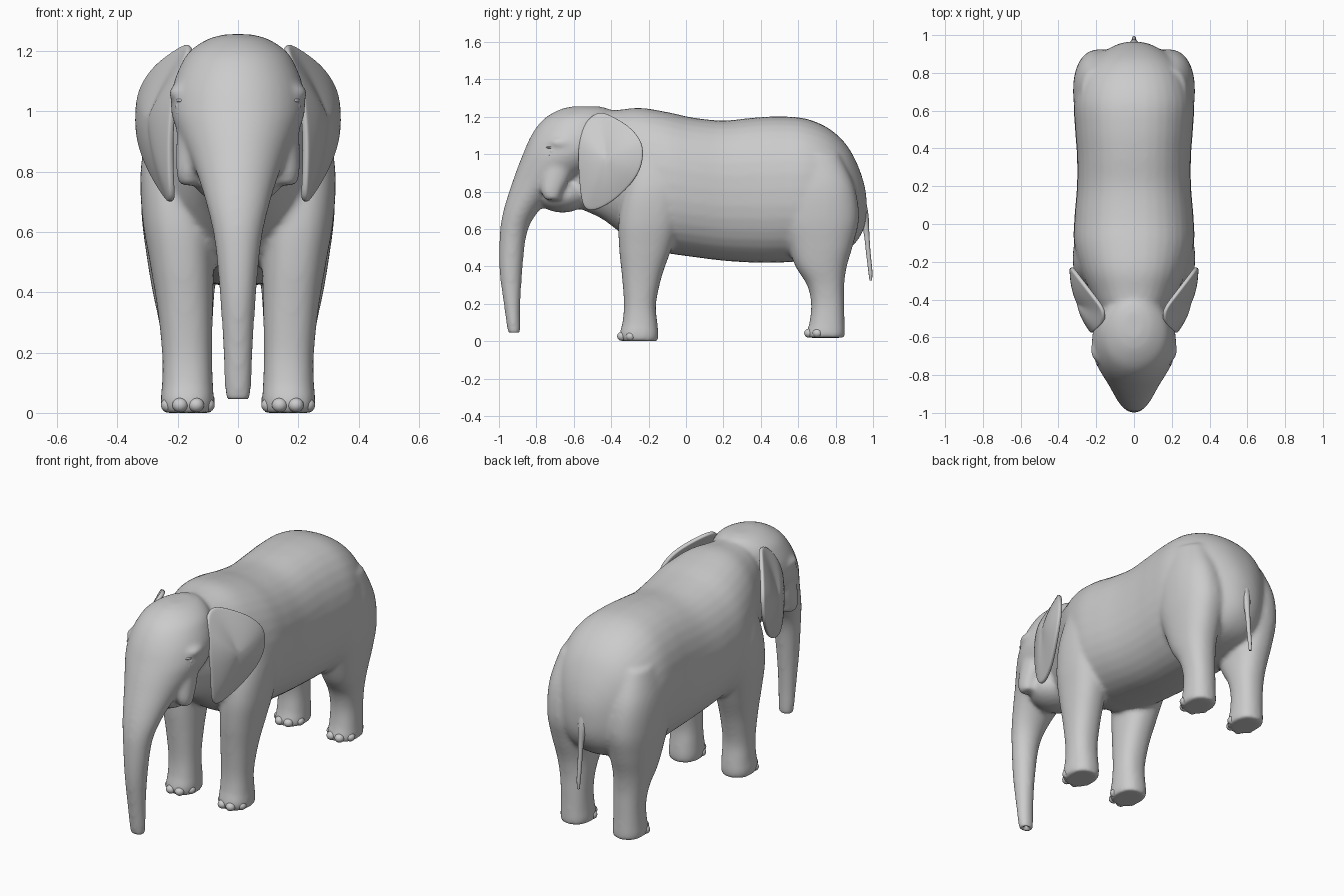
import bpy, bmesh, math
from mathutils import Vector, Matrix

if "Cube" in bpy.data.objects:
    bpy.data.objects.remove(bpy.data.objects["Cube"])


def spline(keys, steps=5):
    """Catmull-Rom interpolation through section keys."""
    out = []
    for i in range(len(keys) - 1):
        p0, p1, p2, p3 = (keys[min(max(i + k, 0), len(keys) - 1)] for k in (-1, 0, 1, 2))
        for s in range(steps):
            t = s / steps
            out.append([0.5 * (2 * b + (c - a) * t + (2 * a - 5 * b + 4 * c - d) * t * t
                               + (3 * b - a - 3 * c + d) * t ** 3)
                        for a, b, c, d in zip(p0, p1, p2, p3)])
    return out + [list(keys[-1])]


def loft(bm, keys, axis, side=1, power=2.0, n=36):
    """Skin superellipse sections; key = (position, low, high, x_in, x_out)."""
    rings = []
    for pos, lo, hi, xi, xo in spline(keys):
        ring = []
        for k in range(n):
            a = 2 * math.pi * k / n
            c, s = math.cos(a), math.sin(a)
            c = math.copysign(abs(c) ** (2 / power), c)
            s = math.copysign(abs(s) ** (2 / power), s)
            x = side * ((xi + xo) / 2 + (xo - xi) / 2 * c)
            v = (lo + hi) / 2 + (hi - lo) / 2 * s
            ring.append(bm.verts.new((x, pos, v) if axis == 'y' else (x, v, pos)))
        rings.append(ring)
    for r, q in zip(rings, rings[1:]):
        for k in range(n):
            bm.faces.new((r[k], r[(k + 1) % n], q[(k + 1) % n], q[k]))
    bm.faces.new(rings[0])
    bm.faces.new(rings[-1])


def ball(bm, center, radii):
    m = Matrix.Translation(center) @ Matrix.Diagonal((*radii, 1))
    bmesh.ops.create_uvsphere(bm, u_segments=20, v_segments=12, radius=1, matrix=m)


def finish(bm, name):
    bmesh.ops.recalc_face_normals(bm, faces=bm.faces)
    for f in bm.faces:
        f.smooth = True
    me = bpy.data.meshes.new(name)
    bm.to_mesh(me)
    bm.free()
    ob = bpy.data.objects.new(name, me)
    bpy.context.collection.objects.link(ob)
    return ob


# torso and neck: (y, z_bottom, z_top, -half_width, half_width)
torso = [(-.60, .72, 1.13, .11), (-.46, .66, 1.22, .18), (-.35, .58, 1.238, .235),
         (-.24, .50, 1.247, .285), (-.10, .47, 1.225, .318), (.04, .45, 1.195, .315),
         (.20, .43, 1.18, .302), (.36, .42, 1.195, .302), (.50, .42, 1.202, .312),
         (.64, .43, 1.19, .318), (.76, .45, 1.14, .29), (.85, .48, 1.06, .235),
         (.91, .53, .96, .165), (.95, .60, .85, .09), (.965, .67, .77, .03)]
# head and trunk: (z, y_front, y_back, -half_width, half_width), starting in the nostril
head = [(.10, -.93, -.91, .012), (.06, -.935, -.903, .018), (.043, -.943, -.896, .028),
        (.05, -.953, -.886, .042), (.20, -.975, -.885, .049), (.385, -.998, -.874, .06),
        (.57, -.996, -.852, .078), (.68, -.98, -.80, .102), (.78, -.952, -.70, .132),
        (.86, -.925, -.58, .165), (.93, -.90, -.46, .20), (1.0, -.872, -.40, .222),
        (1.08, -.838, -.37, .217), (1.15, -.795, -.37, .192), (1.20, -.745, -.38, .16),
        (1.24, -.67, -.41, .10), (1.256, -.60, -.47, .04)]
# legs: (z, y_front, y_back, x_inner, x_outer)
front_leg = [(0, -.345, -.15, .085, .252), (.04, -.355, -.147, .08, .257),
             (.10, -.34, -.153, .083, .252), (.20, -.332, -.16, .086, .252),
             (.35, -.343, -.128, .083, .268), (.50, -.358, -.075, .08, .293),
             (.65, -.36, -.03, .08, .318), (.82, -.33, -.02, .10, .322), (1.0, -.27, -.07, .15, .285)]
hind_leg = [(.018, .645, .848, .085, .25), (.05, .645, .85, .082, .253), (.10, .66, .848, .086, .25),
            (.20, .669, .846, .088, .25), (.30, .647, .846, .084, .262), (.40, .585, .86, .078, .283),
            (.52, .54, .895, .065, .303), (.66, .49, .925, .045, .32), (.83, .49, .90, .06, .318),
            (1.0, .50, .82, .10, .28)]
# cheek bulge beside the trunk
cheek = [(.755, -.755, -.675, .13, .195), (.80, -.775, -.66, .115, .205),
         (.88, -.775, -.62, .09, .205), (1.0, -.75, -.60, .08, .20)]

bm = bmesh.new()
loft(bm, [(y, lo, hi, -w, w) for y, lo, hi, w in torso], 'y', power=2.3)
loft(bm, [(z, f, b, -w, w) for z, f, b, w in head], 'z')
ball(bm, (0, -.66, .785), (.155, .145, .098))        # lower jaw
for s in (1, -1):
    loft(bm, front_leg, 'z', s, 2.3)
    loft(bm, hind_leg, 'z', s, 2.3)
    loft(bm, cheek, 'z', s)
    ball(bm, (s * .172, -.665, 1.06), (.06, .075, .035))   # brow
body = finish(bm, "body")
rm = body.modifiers.new("fuse", 'REMESH')
rm.mode = 'VOXEL'
rm.voxel_size = .011
rm.use_smooth_shade = True
sm = body.modifiers.new("blend", 'SMOOTH')
sm.factor = .5
sm.iterations = 14

# ears: rim points (x, y, z) shrunk in rings toward a centre
rim = [(.15, -.46, 1.232), (.205, -.39, 1.20), (.27, -.305, 1.152), (.316, -.245, 1.085),
       (.33, -.224, 1.02), (.33, -.238, .92), (.305, -.295, .835), (.26, -.385, .75),
       (.225, -.475, .70), (.215, -.543, .695), (.22, -.562, .78), (.222, -.57, .90),
       (.215, -.575, 1.0), (.20, -.565, 1.1), (.16, -.53, 1.185)]
mid = Vector((.292, -.42, .97))
bm = bmesh.new()
rings = [[bm.verts.new(mid.lerp(Vector(p), t) + Vector((.012 * math.sin(math.pi * t), 0, 0)))
          for p in rim] for t in (1, .93, .65, .33)]
for r, q in zip(rings, rings[1:]):
    for k in range(len(rim)):
        j = (k + 1) % len(rim)
        bm.faces.new((r[k], r[j], q[j], q[k]))
tip = bm.verts.new(mid)
for k in range(len(rim)):
    bm.faces.new((rings[-1][k], rings[-1][(k + 1) % len(rim)], tip))
ears = finish(bm, "ears")
so = ears.modifiers.new("thickness", 'SOLIDIFY')
so.thickness = .024
so.offset = 0
ears.modifiers.new("round", 'SUBSURF').levels = 2
ears.modifiers["round"].render_levels = 2
mi = ears.modifiers.new("mirror", 'MIRROR')
mi.use_mirror_merge = False

# toes around the front of each foot
bm = bmesh.new()
for s in (1, -1):
    for yc, ry, z in ((-.25, .098, .026), (.748, .096, .043)):
        for deg in (-68, -25, 20, 62):
            a = math.radians(deg)
            ball(bm, (s * (.168 + .07 * math.sin(a)), yc - ry * math.cos(a), z),
                 (.026, .026, .024))
finish(bm, "toes")

# eyes with lids
bm = bmesh.new()
for s in (1, -1):
    ball(bm, (s * .188, -.712, 1.015), (.02, .022, .022))
    for z in (1.036, .994):
        ball(bm, (s * .186, -.712, z), (.02, .036, .009))
finish(bm, "eyes")

# tail
cu = bpy.data.curves.new("tail", 'CURVE')
cu.dimensions = '3D'
cu.bevel_depth = 1
cu.bevel_resolution = 4
cu.use_fill_caps = True
sp = cu.splines.new('POLY')
path = spline([(.93, .76, .03), (.952, .67, .024), (.965, .58, .015), (.975, .47, .012),
               (.985, .38, .011), (.988, .325, .007)])
sp.points.add(len(path) - 1)
for p, (y, z, r) in zip(sp.points, path):
    p.co = (0, y, z, 1)
    p.radius = r
sp.use_smooth = True
tail = bpy.data.objects.new("tail", cu)
bpy.context.collection.objects.link(tail)
